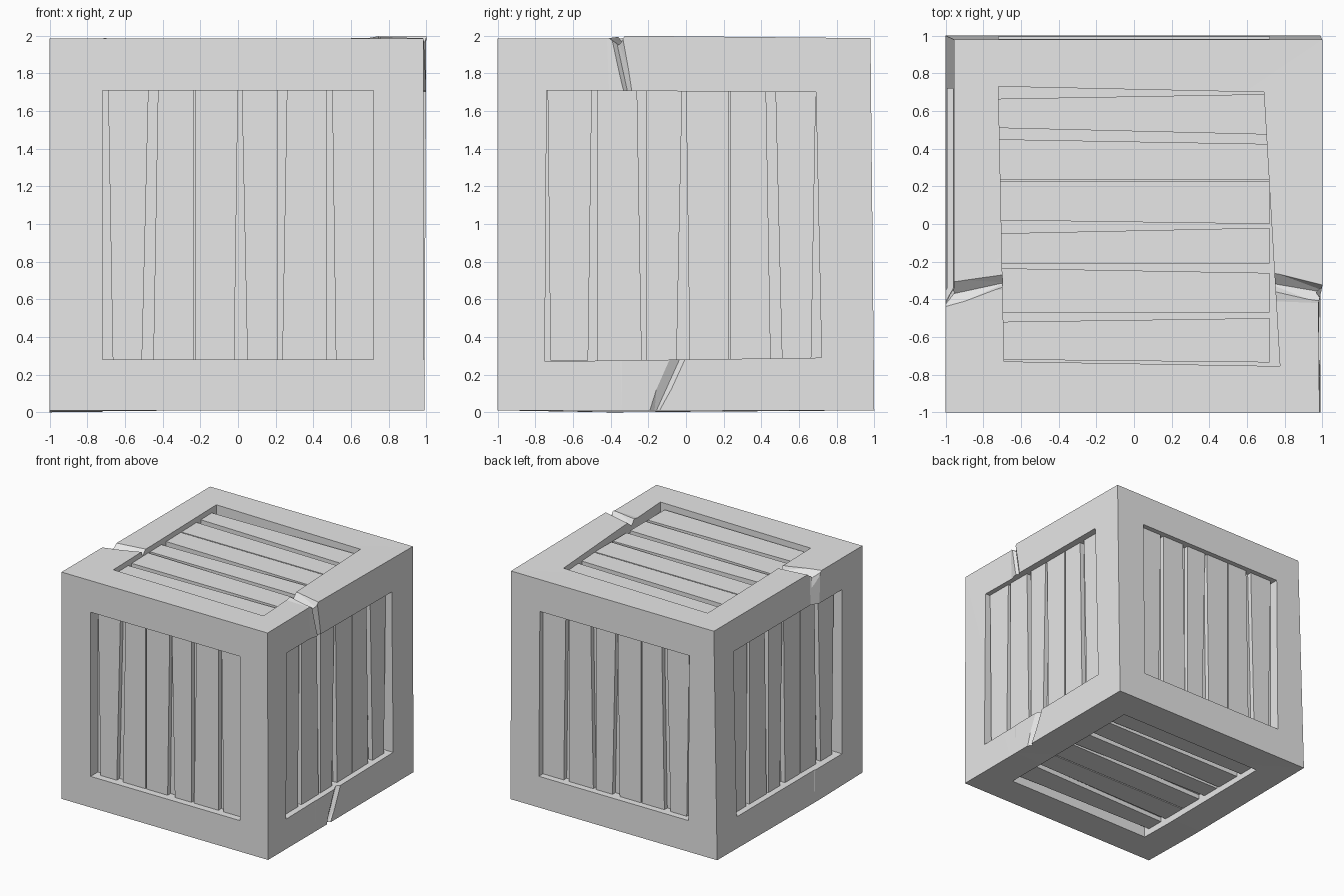
import bpy, bmesh
from mathutils import Vector, Matrix

if "Cube" in bpy.data.objects:
    bpy.data.objects.remove(bpy.data.objects["Cube"])

wood = bpy.data.materials.new("plain_grey")
wood.diffuse_color = (0.8, 0.8, 0.8, 1)
wood.use_nodes = True
wood.node_tree.nodes["Principled BSDF"].inputs["Base Color"].default_value = wood.diffuse_color


def hull(name, pts):
    """Flat-faced convex solid around the given points."""
    bm = bmesh.new()
    for p in pts:
        bm.verts.new(p)
    bmesh.ops.convex_hull(bm, input=bm.verts)
    bmesh.ops.dissolve_limit(bm, angle_limit=0.002, verts=bm.verts, edges=bm.edges)
    bmesh.ops.recalc_face_normals(bm, faces=bm.faces)
    me = bpy.data.meshes.new(name)
    bm.to_mesh(me)
    bm.free()
    me.materials.append(wood)
    ob = bpy.data.objects.new(name, me)
    bpy.context.collection.objects.link(ob)
    return ob


def side(u, v, n):
    """Matrix from face coordinates (across, along planks, outward) to the world."""
    m = Matrix((u, v, n)).transposed().to_4x4()
    m.translation = Vector((0, 0, 1))
    return m


# crate body: rings along y, each (y, left top x, right top x, left top z, right top z)
rings = [(-1, -1, .985, 1.985, 1.985), (-.42, -1, .98, 1.985, 1.985),
         (-.34, -.955, 1, 1.985, 2.0), (.98, -.955, 1, 1.985, 1.987)]
bm = bmesh.new()
loops = []
for i, (y, xl, xr, zl, zr) in enumerate(rings):
    yb = 1 if i == 3 else y
    zb = 0 if i in (1, 2) else .01
    loops.append([bm.verts.new(p) for p in
                  ((-1, yb, zb), (.99, yb, .01), (xr, y, zr), (xl, y, zl))])
for a, b in zip(loops, loops[1:]):
    for k in range(4):
        j = (k + 1) % 4
        bm.faces.new((a[k], a[j], b[j], b[k]))
bm.faces.new(loops[0])
bm.faces.new(loops[-1][::-1])
bmesh.ops.triangulate(bm, faces=bm.faces)
bmesh.ops.recalc_face_normals(bm, faces=bm.faces)
me = bpy.data.meshes.new("crate_frame")
bm.to_mesh(me)
bm.free()
me.materials.append(wood)
frame = bpy.data.objects.new("crate_frame", me)
bpy.context.collection.objects.link(frame)

# plank edges across a face: (left bottom, left top, right bottom, right top)
planks = [(-.665, -.69, -.51, -.475), (-.45, -.425, -.235, -.235),
          (-.225, -.225, -.02, 0), (.05, .02, .21, .21),
          (.235, .26, .47, .47), (.52, .50, .72, .735)]
mirrored = [(-c, -d, -a, -b) for a, b, c, d in planks]

X, Y, Z = Vector((1, 0, 0)), Vector((0, 1, 0)), Vector((0, 0, 1))
square = [(-.72, -.72), (.72, -.72), (.72, .71), (-.72, .71)]
skew = [(-.75, -.73), (.72, -.71), (.69, .70), (-.74, .71)]
wide = [(-.73, -.72), (.73, -.69), (.755, .775), (-.70, .69)]
sides = [("front", side(X, Z, -Y), square, planks),
         ("back", side(-X, Z, Y), square, mirrored),
         ("right", side(Y, Z, X), skew, mirrored),
         ("left", side(-Y, Z, -X), square, mirrored),
         ("top", side(-Y, X, Z), wide, planks),
         ("bottom", side(Y, X, -Z), square, planks)]

FLOOR, FACE = .90, .94
cutters = []
for name, m, window, rows in sides:
    # recessed window
    cutters.append(hull("cutter", [m @ Vector((u, v, d))
                                   for u, v in window for d in (FLOOR, 1.1)]))
    # planks
    for i, (lb, lt, rb, rt) in enumerate(rows):
        outline = ((lb, -.725), (rb, -.725), (rt, .72), (lt, .72))
        hull(f"{name}_plank_{i + 1}", [m @ Vector((u, v, d))
                                       for u, v in outline for d in (FLOOR - .02, FACE)])

# cracks in the frame: two triangular ends each
cracks = [
    # left beam, top then side
    [(-.68, -.24, 2.01), (-.68, -.34, 2.01), (-.68, -.31, 1.95),
     (-1.05, -.29, 2.01), (-1.05, -.48, 2.01), (-1.05, -.39, 1.93)],
    [(-1.02, -.29, 2.02), (-1.02, -.46, 2.02), (-.94, -.38, 2.02),
     (-1.02, -.28, 1.70), (-1.02, -.36, 1.70), (-.985, -.32, 1.70)],
    # right beam, top then side
    [(.70, -.24, 2.01), (.70, -.36, 2.01), (.70, -.31, 1.95),
     (1.05, -.33, 2.01), (1.05, -.45, 2.01), (1.05, -.37, 1.95)],
    [(1.02, -.32, 2.02), (1.02, -.44, 2.02), (.965, -.38, 2.02),
     (1.02, -.26, 1.70), (1.02, -.35, 1.70), (.98, -.31, 1.70)],
    # right beam, bottom
    [(1.02, -.14, .29), (1.02, .03, .29), (.965, -.03, .29),
     (1.02, -.24, -.02), (1.02, -.14, -.02), (.965, -.17, -.02)]]
cutters += [hull("cutter", pts) for pts in cracks]

# carve the frame, then drop the cutters
for c in cutters:
    mod = frame.modifiers.new("cut", 'BOOLEAN')
    mod.operation, mod.solver, mod.object = 'DIFFERENCE', 'EXACT', c
bpy.context.view_layer.update()
carved = bpy.data.meshes.new_from_object(
    frame.evaluated_get(bpy.context.evaluated_depsgraph_get()))
frame.modifiers.clear()
frame.data = carved
for c in cutters:
    bpy.data.objects.remove(c)
